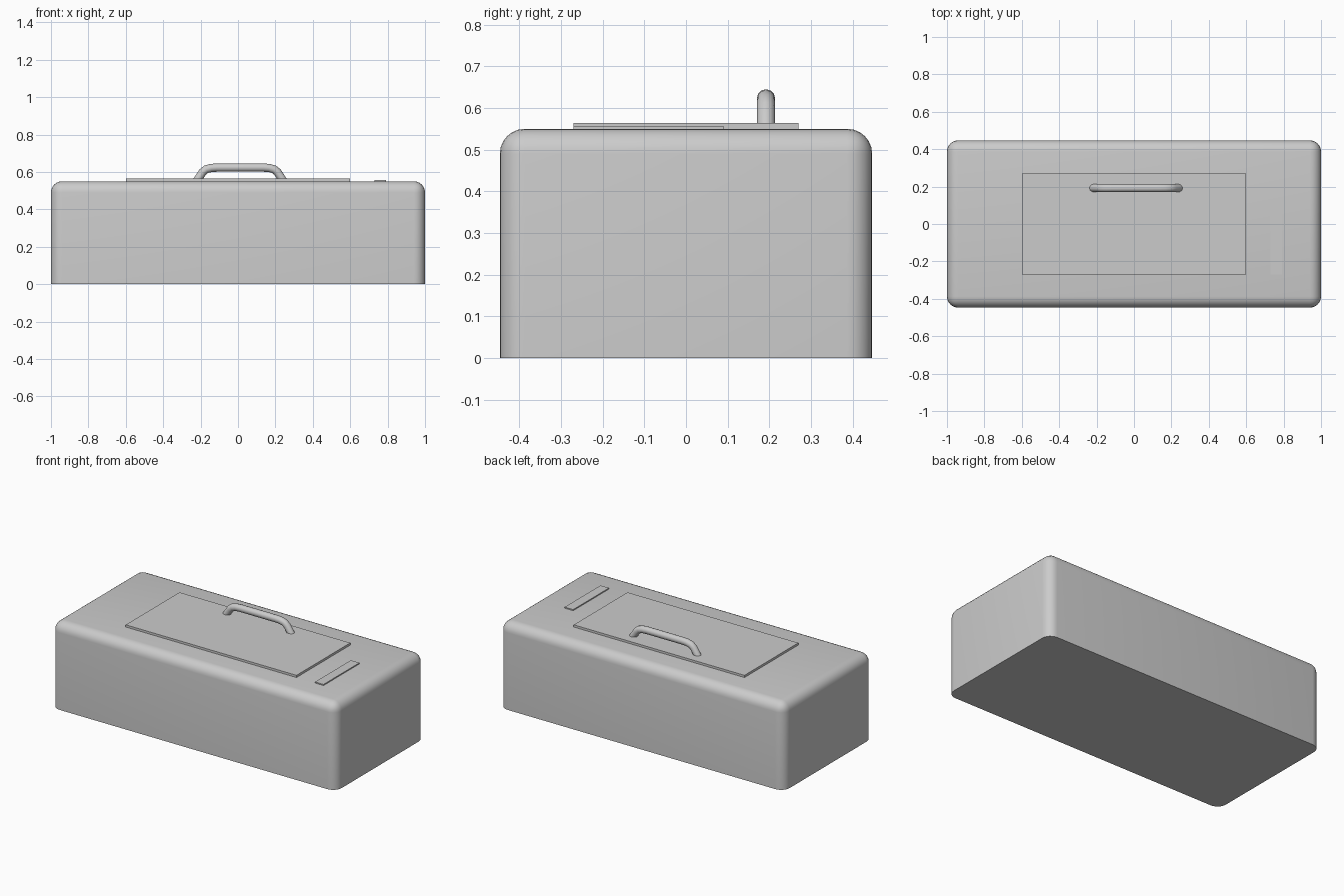
import bpy
import bmesh
import math

if "Cube" in bpy.data.objects:
    bpy.data.objects.remove(bpy.data.objects["Cube"], do_unlink=True)

GREY = (0.6, 0.6, 0.6, 1.0)
grey = bpy.data.materials.new("plain_grey")
grey.use_nodes = True
grey.diffuse_color = GREY
grey.node_tree.nodes["Principled BSDF"].inputs["Base Color"].default_value = GREY


def finish(obj, name):
    obj.name = obj.data.name = name
    obj.data.materials.clear()
    obj.data.materials.append(grey)
    return obj


def smooth(obj):
    bpy.ops.object.select_all(action="DESELECT")
    obj.select_set(True)
    bpy.context.view_layer.objects.active = obj
    bpy.ops.object.shade_smooth_by_angle(angle=math.radians(40))


def box(name, x, y, z):
    """Box from (min, max) pairs on each axis."""
    bpy.ops.mesh.primitive_cube_add(size=1, location=[sum(r) / 2 for r in (x, y, z)])
    obj = bpy.context.object
    obj.scale = [r[1] - r[0] for r in (x, y, z)]
    bpy.ops.object.transform_apply(location=False, rotation=False, scale=True)
    return finish(obj, name)


# Main body: rounded everywhere except around the flat base
body = box("body", (-1, 1), (-0.447, 0.447), (0, 0.55))
bm = bmesh.new()
bm.from_mesh(body.data)
base_z = min(v.co.z for v in bm.verts)
rounded = [e for e in bm.edges if any(v.co.z > base_z + 0.1 for v in e.verts)]
bmesh.ops.bevel(bm, geom=rounded, offset=0.06, segments=6, profile=0.5, affect="EDGES")
bm.to_mesh(body.data)
bm.free()
smooth(body)

# Hatch panel and narrow side strip on the top
box("hatch_panel", (-0.6, 0.6), (-0.27, 0.27), (0.54, 0.564))
box("side_strip", (0.73, 0.79), (-0.27, 0.09), (0.54, 0.557))

# Handle: round bar with bent ends sunk into the hatch
half = [(0.232, 0.55), (0.2, 0.599), (0.182, 0.614), (0.155, 0.621), (0.125, 0.623)]
path = [(-x, z) for x, z in half] + half[::-1]
curve = bpy.data.curves.new("handle", "CURVE")
curve.dimensions = "3D"
curve.bevel_depth = 0.022
curve.bevel_resolution = 4
curve.use_fill_caps = True
spline = curve.splines.new("POLY")
spline.points.add(len(path) - 1)
for point, (x, z) in zip(spline.points, path):
    point.co = (x + 0.011, 0.192, z, 1)
handle = bpy.data.objects.new("handle", curve)
bpy.context.collection.objects.link(handle)
bpy.ops.object.select_all(action="DESELECT")
handle.select_set(True)
bpy.context.view_layer.objects.active = handle
bpy.ops.object.convert(target="MESH")
handle = finish(bpy.context.object, "handle")
smooth(handle)
